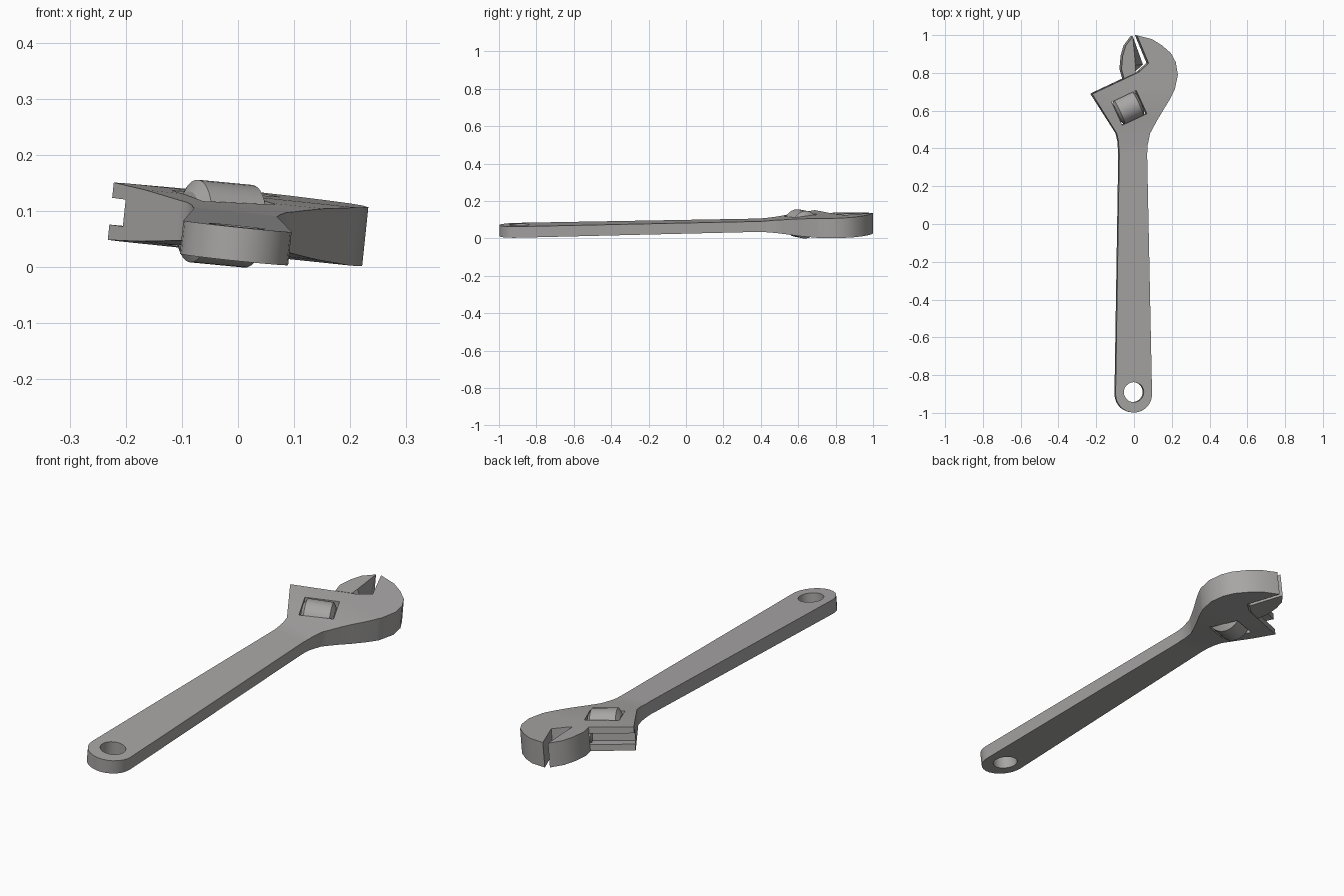
import bpy, bmesh, math
from mathutils import Matrix, Vector

if "Cube" in bpy.data.objects:
    bpy.data.objects.remove(bpy.data.objects["Cube"])

steel = bpy.data.materials.new("steel_grey")
steel.diffuse_color = (0.39, 0.38, 0.375, 1)
steel.use_nodes = True
steel.node_tree.nodes["Principled BSDF"].inputs["Base Color"].default_value = steel.diffuse_color

# whole wrench lies slightly rolled and pitched on the ground
TILT = (Matrix.Translation((0, 0, 0.0617)) @ Matrix.Rotation(math.radians(1.19), 4, 'X')
        @ Matrix.Rotation(math.radians(6.0), 4, 'Y'))
# adjuster frame: local x runs along the jaw slide, local y towards the jaw
SLIDE = Matrix.Translation((-0.03, 0.616, 0)) @ Matrix.Rotation(math.radians(25), 4, 'Z')


def finish(name, bm):
    bmesh.ops.recalc_face_normals(bm, faces=bm.faces[:])
    me = bpy.data.meshes.new(name)
    bm.to_mesh(me)
    bm.free()
    me.materials.append(steel)
    ob = bpy.data.objects.new(name, me)
    bpy.context.collection.objects.link(ob)
    return ob


def prism(name, low, high, cuts=(), half=None):
    """Solid between two outlines; half(y) gives half the thickness."""
    bm = bmesh.new()
    a = [bm.verts.new((x, y, -0.05)) for x, y in low]
    b = [bm.verts.new((x, y, 0.05)) for x, y in high]
    bm.faces.new(a[::-1])
    bm.faces.new(b)
    for i in range(len(a)):
        j = (i + 1) % len(a)
        bm.faces.new((a[i], a[j], b[j], b[i]))
    for y in cuts:
        bmesh.ops.bisect_plane(bm, geom=bm.verts[:] + bm.edges[:] + bm.faces[:],
                               plane_co=(0, y, 0), plane_no=(0, 1, 0))
    for v in bm.verts:
        v.co.z = math.copysign(half(v.co.y), v.co.z)
    return finish(name, bm)


def lathe(name, profile, matrix, n=32):
    """Turned part about local x from (x, radius) pairs."""
    bm = bmesh.new()
    rings = [[bm.verts.new(matrix @ Vector((x, r * math.cos(t), r * math.sin(t))))
              for t in (2 * math.pi * k / n for k in range(n))] for x, r in profile]
    for p, q in zip(rings, rings[1:]):
        for k in range(n):
            m = (k + 1) % n
            bm.faces.new((p[k], p[m], q[m], q[k]))
    bm.faces.new(rings[0])
    bm.faces.new(rings[-1])
    return finish(name, bm)


def box(name, x0, x1, y0, y1, h, matrix):
    bm = bmesh.new()
    m = matrix @ Matrix.Translation(((x0 + x1) / 2, (y0 + y1) / 2, 0)) \
        @ Matrix.Diagonal((x1 - x0, y1 - y0, 2 * h, 1))
    bmesh.ops.create_cube(bm, size=1, matrix=m)
    return finish(name, bm)


def cut(target, cutter):
    cutter.hide_render = True
    mod = target.modifiers.new("cut", 'BOOLEAN')
    mod.operation = 'DIFFERENCE'
    mod.solver = 'EXACT'
    mod.object = cutter
    bpy.context.view_layer.objects.active = target
    bpy.ops.object.modifier_apply(modifier=mod.name)
    bpy.data.objects.remove(cutter)


STEPS = [(-1, 0.030), (0.40, 0.028), (0.50, 0.036), (0.60, 0.046), (0.70, 0.052), (1, 0.055)]


def half(y):
    y = max(-1, min(1, y))
    for (y0, h0), (y1, h1) in zip(STEPS, STEPS[1:]):
        if y <= y1:
            return h0 + (h1 - h0) * (y - y0) / (y1 - y0)


# handle with fixed jaw
outline = [(-0.004 + 0.097 * math.cos(t), -0.901 + 0.097 * math.sin(t))
           for t in (math.pi * (1 + k / 14) for k in range(15))]
outline += [(0.067, 0.37), (0.07, 0.42), (0.082, 0.48), (0.122, 0.555), (0.185, 0.66),
            (0.212, 0.714), (0.228, 0.79), (0.217, 0.857), (0.191, 0.905), (0.143, 0.947),
            (0.09, 0.98), (0.01, 1.0), (0.072, 0.852), (0.02, 0.805), (-0.228, 0.69),
            (-0.095, 0.48), (-0.086, 0.44), (-0.081, 0.37)]
body = prism("handle_and_fixed_jaw", outline, outline, [s[0] for s in STEPS[1:-1]], half)

# hanging hole, adjuster window and jaw slot
hole = Matrix.Translation((-0.004, -0.89, 0)) @ Matrix.Rotation(math.pi / 2, 4, 'Y')
cut(body, lathe("hole_cutter", [(-0.2, 0.053), (0.2, 0.053)], hole))
cut(body, box("window_cutter", -0.072, 0.072, -0.068, 0.068, 0.2, SLIDE))
cut(body, box("slot_cutter", -0.25, 0.135, 0.106, 0.2, 0.024, SLIDE))

# sliding jaw, its mouth face slants from bottom to top
back = [(-0.012, 0.995), (-0.05, 0.945), (-0.066, 0.89), (-0.072, 0.82), (-0.058, 0.771)]
jaw = prism("sliding_jaw", back + [(0.008, 0.803), (0.053, 0.843)],
            back + [(0.004, 0.800), (0.002, 0.843)], half=lambda y: 0.053)

# round rack under the jaw
rack = lathe("jaw_rack", [(0.035, 0.022), (0.13, 0.022)],
             SLIDE @ Matrix.Translation((0, 0.131, 0)), 20)

# adjuster wheel with tapered ends
wheel = lathe("adjuster_wheel", [(-0.068, 0.052), (-0.054, 0.074), (0.054, 0.074), (0.068, 0.052)],
              SLIDE)

for ob in (body, jaw, rack, wheel):
    ob.data.transform(TILT)
    bpy.ops.object.select_all(action='DESELECT')
    ob.select_set(True)
    bpy.context.view_layer.objects.active = ob
    bpy.ops.object.shade_smooth_by_angle(angle=math.radians(32))
